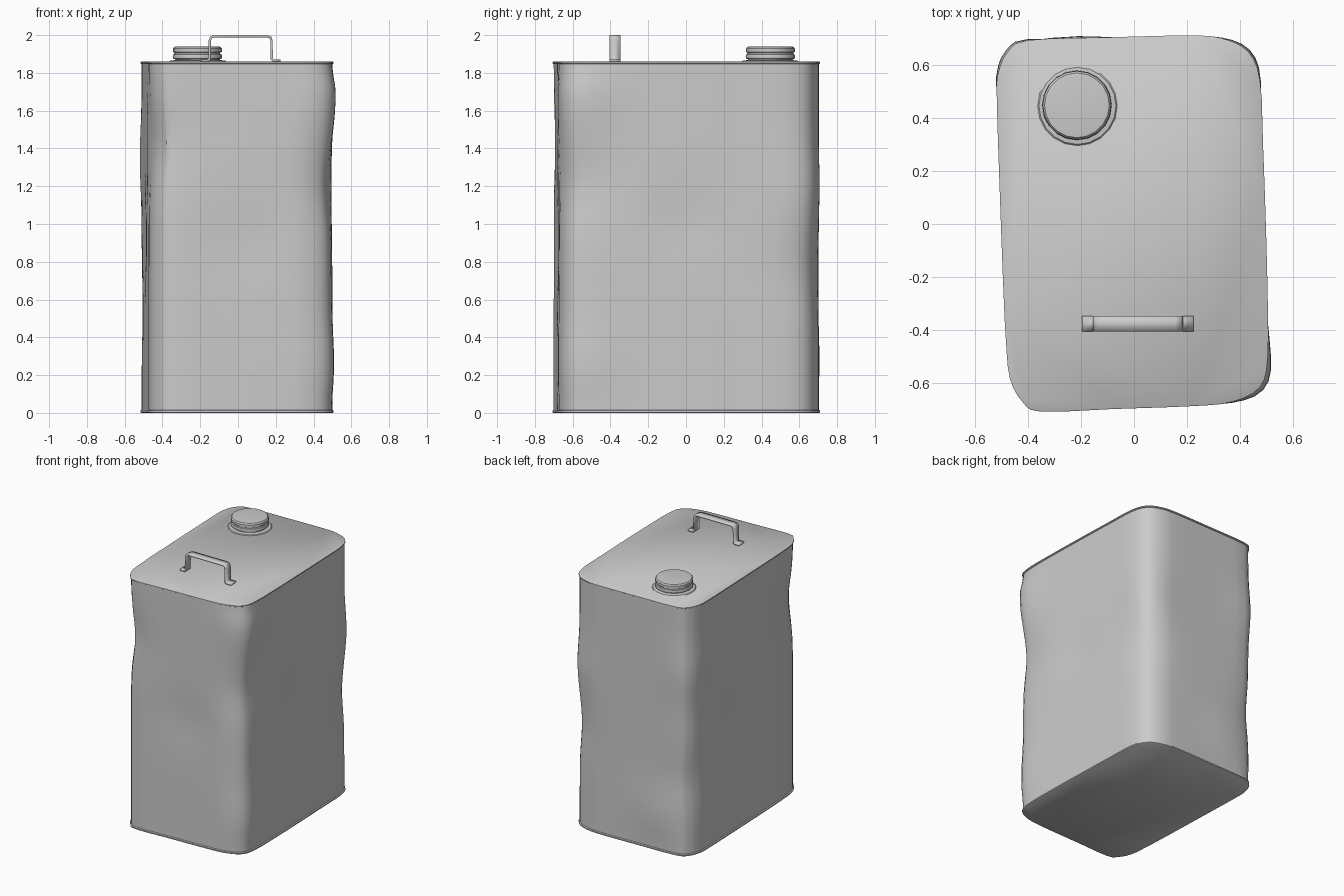
import bpy, bmesh, math
from mathutils import Vector

if "Cube" in bpy.data.objects:
    bpy.data.objects.remove(bpy.data.objects["Cube"])


def finish(name, bm, angle=35):
    bmesh.ops.recalc_face_normals(bm, faces=bm.faces)
    mesh = bpy.data.meshes.new(name)
    bm.to_mesh(mesh)
    bm.free()
    ob = bpy.data.objects.new(name, mesh)
    bpy.context.collection.objects.link(ob)
    bpy.ops.object.select_all(action='DESELECT')
    ob.select_set(True)
    bpy.context.view_layer.objects.active = ob
    bpy.ops.object.shade_smooth_by_angle(angle=math.radians(angle))
    return ob


def loft(bm, rings):
    """Skin a stack of closed rings and close both ends."""
    vs = [[bm.verts.new(p) for p in r] for r in rings]
    n = len(vs[0])
    for a, b in zip(vs, vs[1:]):
        for i in range(n):
            j = (i + 1) % n
            bm.faces.new((a[i], a[j], b[j], b[i]))
    bm.faces.new(vs[0][::-1])
    bm.faces.new(vs[-1])


def catmull(pts, steps):
    out = []
    for i in range(len(pts)):
        p0, p1, p2, p3 = (Vector(pts[(i + k) % len(pts)]) for k in (-1, 0, 1, 2))
        for s in range(steps):
            t = s / steps
            out.append(0.5 * (2 * p1 + (p2 - p0) * t + (2 * p0 - 5 * p1 + 4 * p2 - p3) * t * t
                              + (3 * p1 - p0 - 3 * p2 + p3) * t ** 3))
    return out


# Slightly skewed rounded-rectangle footprint, counter-clockwise
outline = catmull([
    (-0.35, -0.707), (-0.08, -0.697), (0.22, -0.686), (0.37, -0.670), (0.475, -0.615),
    (0.504, -0.50), (0.503, -0.25), (0.496, 0.02), (0.486, 0.30), (0.475, 0.54),
    (0.43, 0.65), (0.33, 0.700), (0.20, 0.710), (-0.10, 0.703), (-0.40, 0.692),
    (-0.478, 0.645), (-0.511, 0.57), (-0.517, 0.48), (-0.505, 0.10), (-0.492, -0.25),
    (-0.483, -0.43), (-0.468, -0.58), (-0.42, -0.67)], 3)
N = len(outline)
normals = []
for i in range(N):
    t = outline[(i + 1) % N] - outline[i - 1]
    normals.append(Vector((t.y, -t.x)).normalized())

# Dents and bulges: x, y, z, push outward
DENTS = [
    (-0.46, -0.64, 1.42, -0.030), (0.50, -0.58, 1.67, 0.024), (0.50, -0.58, 1.20, -0.024),
    (0.50, -0.58, 0.27, 0.014), (-0.49, 0.65, 1.35, 0.016), (-0.49, 0.65, 0.55, -0.016),
    (0.45, 0.66, 1.20, 0.016), (0.45, 0.66, 0.75, -0.016), (-0.22, 0.70, 0.28, 0.014),
    (0.49, 0.00, 1.00, -0.012), (0.05, -0.69, 0.90, -0.012), (-0.50, 0.10, 0.90, -0.012)]


def dent(p, z):
    d = 0
    for x, y, dz, amp in DENTS:
        d += amp * math.exp(-((p.x - x) ** 2 + (p.y - y) ** 2) / 0.03 - (z - dz) ** 2 / 0.04)
    return d * min(1, z / 0.15, (1.85 - z) / 0.12)


def ring(z, inset, dented=False):
    return [(*(p + n * ((dent(p, z) if dented else 0) - inset)), z)
            for p, n in zip(outline, normals)]


# Can body with rolled seams at the base and lid
rings = [ring(0.0, 0.004), ring(0.003, 0), ring(0.012, 0), ring(0.016, 0.007)]
rings += [ring(0.04 + 1.79 * k / 36, 0.007, True) for k in range(37)]
rings += [ring(1.846, 0.007), ring(1.85, 0), ring(1.857, 0), ring(1.86, 0.004)]
bm = bmesh.new()
loft(bm, rings)
finish("can_body", bm, 40)


def turned(name, cx, cy, profile, sides):
    b = bmesh.new()
    loft(b, [[(cx + r * math.cos(2 * math.pi * k / sides),
               cy + r * math.sin(2 * math.pi * k / sides), z) for k in range(sides)]
             for r, z in profile])
    return finish(name, b, 35)


# Spout collar and screw cap
turned("spout_collar", -0.213, 0.445,
       [(0.153, 1.857), (0.145, 1.865), (0.118, 1.868), (0.116, 1.88)], 20)
turned("screw_cap", -0.215, 0.447,
       [(0.118, 1.872), (0.129, 1.876), (0.131, 1.886), (0.128, 1.897), (0.121, 1.900),
        (0.121, 1.907), (0.129, 1.911), (0.129, 1.929), (0.122, 1.938), (0.108, 1.940)], 20)

# Strap handle: bent strip thickened by a modifier
path = [(-0.195, 1.866), (-0.158, 1.866), (-0.150, 1.874), (-0.149, 1.972), (-0.143, 1.988),
        (-0.127, 1.994), (0.155, 1.994), (0.171, 1.988), (0.177, 1.972), (0.179, 1.874),
        (0.187, 1.866), (0.225, 1.866)]
bm = bmesh.new()
rows = [[bm.verts.new((x, y, z)) for y in (-0.405, -0.347)] for x, z in path]
for a, b in zip(rows, rows[1:]):
    bm.faces.new((a[0], b[0], b[1], a[1]))
handle = finish("carry_handle", bm, 50)
mod = handle.modifiers.new("thickness", 'SOLIDIFY')
mod.thickness = 0.012
mod.offset = 0
mod.use_even_offset = True
